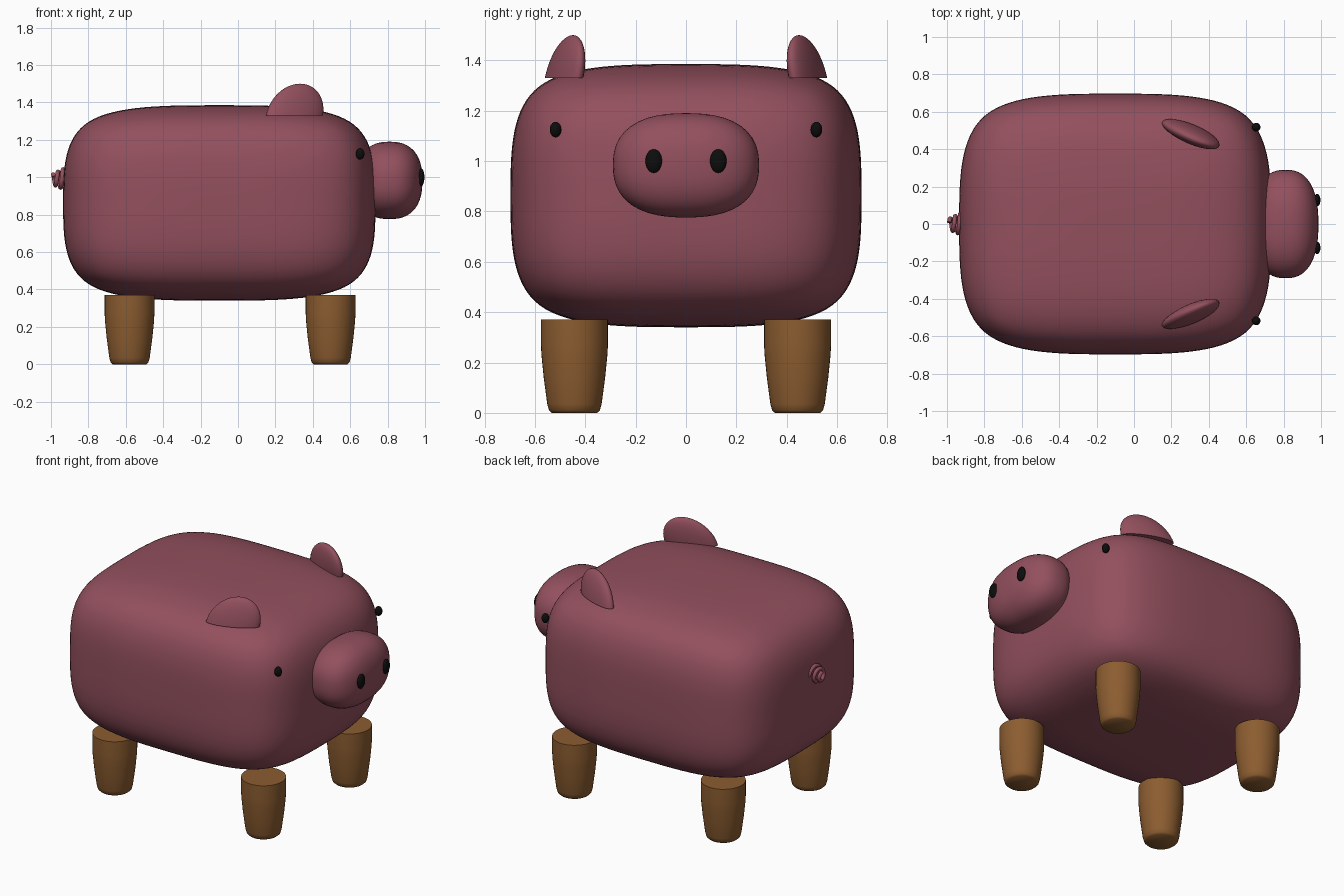
import bpy, bmesh, math
from mathutils import Vector

if "Cube" in bpy.data.objects:
    bpy.data.objects.remove(bpy.data.objects["Cube"])


def material(name, rgb):
    m = bpy.data.materials.new(name)
    m.diffuse_color = (*rgb, 1)
    m.use_nodes = True
    m.node_tree.nodes["Principled BSDF"].inputs["Base Color"].default_value = m.diffuse_color
    return m


PINK = material("dusky_pink", (0.29, 0.080, 0.111))
BROWN = material("hoof_brown", (0.262, 0.109, 0.030))
BLACK = material("black", (0.004, 0.004, 0.004))


def finish(bm, name, mat, angle=50):
    """Turn a bmesh into a smooth shaded object with one material."""
    bmesh.ops.recalc_face_normals(bm, faces=bm.faces)
    me = bpy.data.meshes.new(name)
    bm.to_mesh(me)
    bm.free()
    me.materials.append(mat)
    me.polygons.foreach_set("use_smooth", [True] * len(me.polygons))
    me.set_sharp_from_angle(angle=math.radians(angle))
    ob = bpy.data.objects.new(name, me)
    bpy.context.collection.objects.link(ob)
    return ob


def blob(name, mat, centre, radii, power=2.0, segs=32):
    """Ellipsoid; a power above 2 makes it boxier."""
    bm = bmesh.new()
    bmesh.ops.create_uvsphere(bm, u_segments=segs, v_segments=segs // 2, radius=1)
    for v in bm.verts:
        s = sum(abs(c) ** power for c in v.co) ** (-1 / power)
        v.co = Vector(c * s * r + o for c, r, o in zip(v.co, radii, centre))
    return finish(bm, name, mat, 180)


# body: cube with one loop each way, smoothed by subdivision
bm = bmesh.new()
bmesh.ops.create_cube(bm, size=2)
bmesh.ops.subdivide_edges(bm, edges=bm.edges, cuts=1, use_grid_fill=True)
for v in bm.verts:
    v.co = (v.co.x * 0.835 - 0.10, v.co.y * 0.697, v.co.z * 0.5225 + 0.8625)
body = finish(bm, "body", PINK, 180)
sub = body.modifiers.new("smooth", 'SUBSURF')
sub.levels = sub.render_levels = 4

# snout
blob("snout", PINK, (0.81, 0, 0.983), (0.176, 0.29, 0.207), 2.45, 48)


def ear(name, side):
    """Half ellipsoid, flat underneath, leaning forward and inward."""
    bm = bmesh.new()
    bmesh.ops.create_uvsphere(bm, u_segments=32, v_segments=24, radius=1)
    cut = bmesh.ops.bisect_plane(bm, geom=bm.verts[:] + bm.edges[:] + bm.faces[:],
                                 plane_co=(0, 0, 0), plane_no=(0, 0, -1), clear_outer=True)
    rim = [e for e in bm.edges if e.is_boundary]
    bmesh.ops.contextual_create(bm, geom=rim)
    a = math.radians(22)
    for v in bm.verts:
        x, y, z = v.co.x * 0.163, v.co.y * 0.05, v.co.z
        px = x * math.cos(a) + y * math.sin(a) + 0.03 * z
        py = -x * math.sin(a) + y * math.cos(a) - 0.035 * z
        v.co = (0.302 + px, side * (0.484 + py), 1.33 + 0.17 * z)
    finish(bm, name, PINK)


def leg(name, cx, cy):
    """Lathed, tapering leg."""
    profile = [(0.09, 0), (0.101, 0.01), (0.108, 0.035), (0.122, 0.14),
               (0.131, 0.23), (0.133, 0.27), (0.133, 0.37)]
    bm = bmesh.new()
    n = 40
    rings = [[bm.verts.new((cx + r * math.cos(2 * math.pi * i / n),
                            cy + r * math.sin(2 * math.pi * i / n), z))
              for i in range(n)] for r, z in profile]
    for lo, hi in zip(rings, rings[1:]):
        for i in range(n):
            j = (i + 1) % n
            bm.faces.new((lo[i], lo[j], hi[j], hi[i]))
    bm.faces.new(rings[0])
    bm.faces.new(rings[-1])
    finish(bm, name, BROWN, 50)


# paired parts
for label, s in (("left", 1), ("right", -1)):
    ear(label + "_ear", s)
    blob(label + "_eye", BLACK, (0.653, s * 0.518, 1.125), (0.023, 0.023, 0.031), segs=20)
    blob(label + "_nostril", BLACK, (0.979, s * 0.128, 1.0), (0.018, 0.033, 0.047), segs=24)
    leg(label + "_front_leg", 0.495, s * 0.443)
    leg(label + "_back_leg", -0.58, s * 0.443)

# curly tail: shrinking helix swept as a tube
cu = bpy.data.curves.new("tail", 'CURVE')
cu.dimensions = '3D'
cu.bevel_depth = 0.012
cu.bevel_resolution = 3
cu.use_fill_caps = True
sp = cu.splines.new('POLY')
STEPS = 60
sp.points.add(STEPS)
for i, p in enumerate(sp.points):
    t = i / STEPS
    ang = 2 * math.pi * 2.2 * t
    r = 0.055 - 0.028 * t
    p.co = (-0.928 - 0.06 * t, r * math.cos(ang), 0.99 + r * math.sin(ang), 1)
sp.use_smooth = True
cu.materials.append(PINK)
tail = bpy.data.objects.new("tail", cu)
bpy.context.collection.objects.link(tail)
